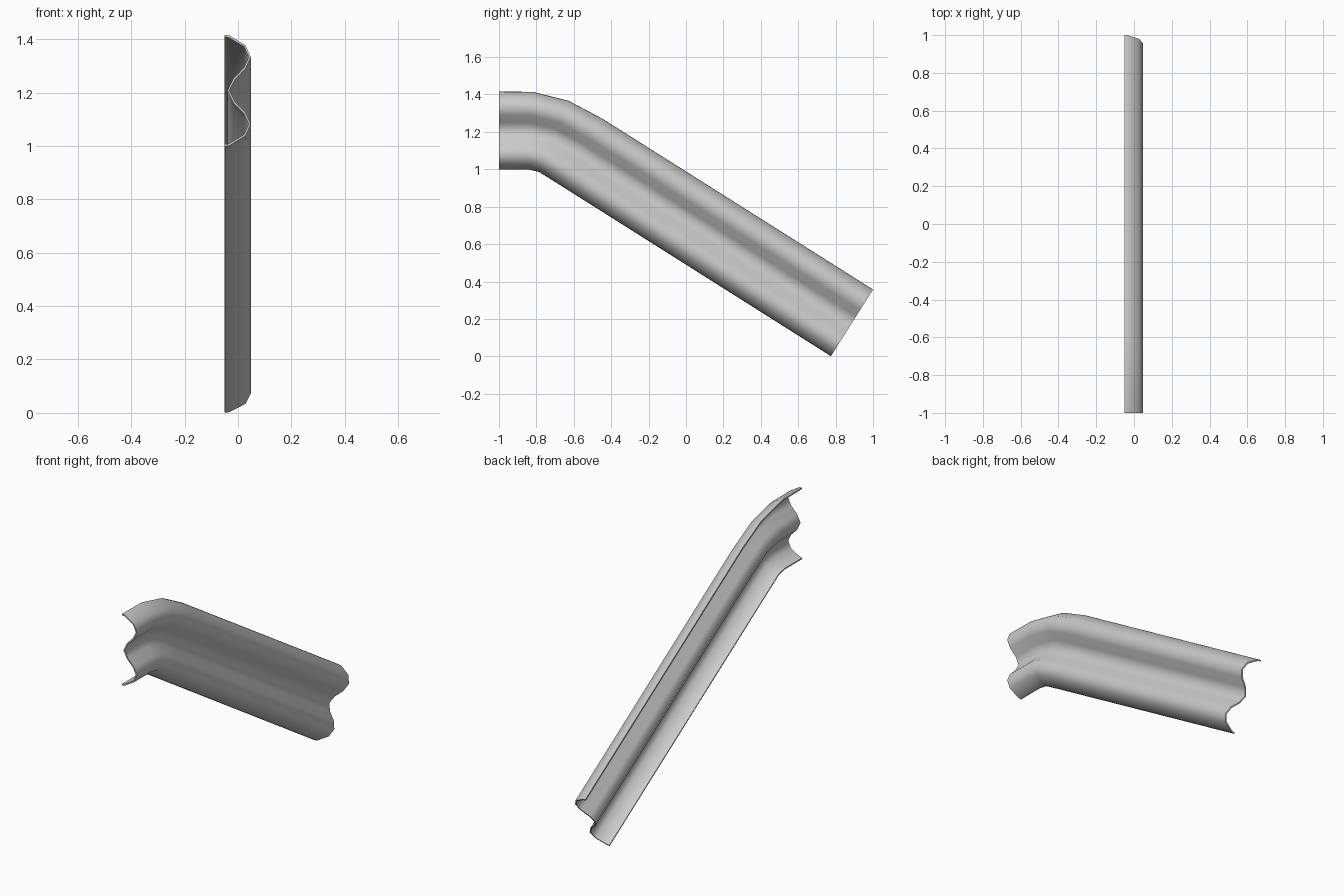
import bpy

if "Cube" in bpy.data.objects:
    bpy.data.objects.remove(bpy.data.objects["Cube"])

# half of the W cross-section: (x, fraction of the rail height), lower lip to centre valley
half = [(-0.05, 0.0), (-0.033, 0.006), (0.025, 0.092), (0.044, 0.195),
        (0.025, 0.295), (-0.014, 0.393)]
profile = half + [(-0.036, 0.5)] + [(x, 1 - t) for x, t in reversed(half)]

# rail stations: bottom (y, z) and top (y, z) edge of each section
stations = [((-1.0, 1.002), (-1.0, 1.412)),
            ((-0.84, 1.002), (-0.82, 1.41)),
            ((-0.785, 0.99), (-0.63, 1.363)),
            ((-0.67, 0.918), (-0.45, 1.268)),
            ((0.777, 0.004), (0.998, 0.354))]

# sweep the section along the bent, sloping rail
verts = []
for (yb, zb), (yt, zt) in stations:
    for x, t in profile:
        verts.append((x, yb + (yt - yb) * t, zb + (zt - zb) * t))
n = len(profile)
faces = [(s * n + i, (s + 1) * n + i, (s + 1) * n + i + 1, s * n + i + 1)
         for s in range(len(stations) - 1) for i in range(n - 1)]

mesh = bpy.data.meshes.new("guard_rail")
mesh.from_pydata(verts, [], faces)
rail = bpy.data.objects.new("guard_rail", mesh)
bpy.context.collection.objects.link(rail)

# sheet thickness
solid = rail.modifiers.new("sheet_thickness", 'SOLIDIFY')
solid.thickness = 0.008
solid.offset = 0
bpy.context.view_layer.objects.active = rail
rail.select_set(True)
bpy.ops.object.modifier_apply(modifier=solid.name)
bpy.ops.object.shade_smooth_by_angle(angle=1.0)
